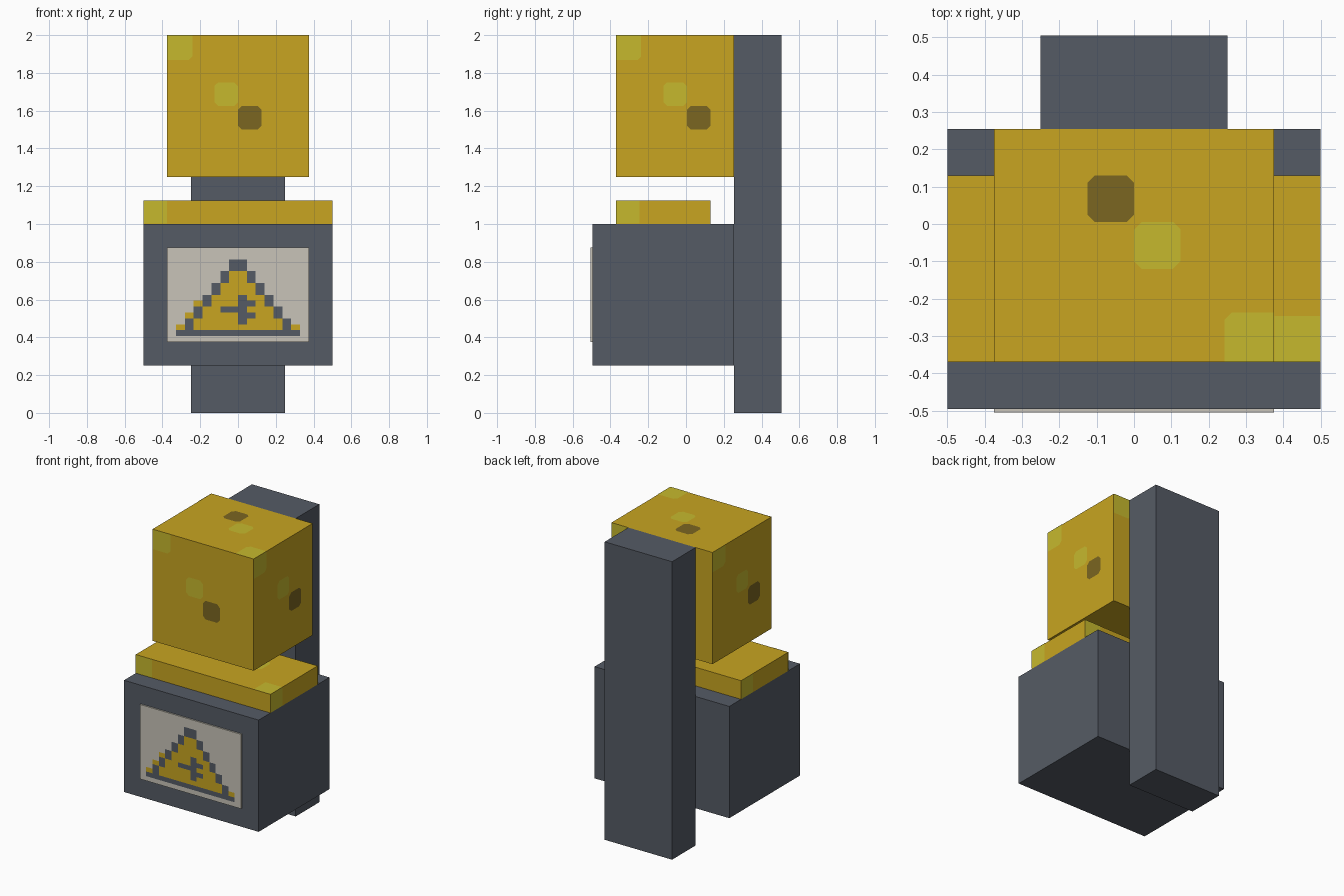
import bpy
import bmesh
from mathutils import Vector

default_cube = bpy.data.objects.get("Cube")
if default_cube:
    bpy.data.objects.remove(default_cube, do_unlink=True)


def material(name, rgb):
    mat = bpy.data.materials.new(name)
    mat.use_nodes = True
    mat.diffuse_color = (*rgb, 1)
    mat.node_tree.nodes["Principled BSDF"].inputs["Base Color"].default_value = (*rgb, 1)
    return mat


GREY = material("slate_grey", (0.091, 0.105, 0.13))
GOLD = material("gold", (0.578, 0.376, 0.015))
LIME = material("light_gold", (0.565, 0.485, 0.027))
BROWN = material("dark_gold", (0.198, 0.133, 0.015))
CREAM = material("cream", (0.578, 0.552, 0.479))


def add_object(name, bm, mats):
    mesh = bpy.data.meshes.new(name)
    bm.to_mesh(mesh)
    bm.free()
    for mat in mats:
        mesh.materials.append(mat)
    obj = bpy.data.objects.new(name, mesh)
    bpy.context.collection.objects.link(obj)
    return obj


def box(name, low, high, mat):
    low, high = Vector(low), Vector(high)
    bm = bmesh.new()
    bmesh.ops.create_cube(bm, size=1)
    bmesh.ops.scale(bm, vec=high - low, verts=bm.verts)
    bmesh.ops.translate(bm, vec=(low + high) / 2, verts=bm.verts)
    return add_object(name, bm, [mat])


def patch(bm, origin, u, v, start, size, cuts, index):
    """One flat spot with chosen corners cut off, just above the surface."""
    cut = 0.02
    pts = []
    for i, (a, b) in enumerate([(0, 0), (1, 0), (1, 1), (0, 1)]):
        p = (start + a * size, start + b * size)
        if i in cuts:
            sa, sb = (1 - 2 * a) * cut, (1 - 2 * b) * cut
            pair = [(p[0], p[1] + sb), (p[0] + sa, p[1])]
            pts += pair if i % 2 == 0 else pair[::-1]
        else:
            pts.append(p)
    normal = v.cross(u) * 0.002
    face = bm.faces.new([bm.verts.new(origin + u * s + v * t + normal) for s, t in pts[::-1]])
    face.material_index = index


def paint_spots(name, low, high):
    """Repeat the same spots on each upright side and on the top of a box."""
    (x0, y0, z0), (x1, y1, z1) = low, high
    X, Y, Z = Vector((1, 0, 0)), Vector((0, 1, 0)), Vector((0, 0, 1))
    sides = [((x0, y0, z1), X, -Z), ((x1, y0, z1), Y, -Z), ((x1, y1, z1), -X, -Z),
             ((x0, y1, z1), -Y, -Z), ((x1, y0, z1), -X, Y)]
    bm = bmesh.new()
    for origin, u, v in sides:
        origin = Vector(origin)
        tall = v == Y or z1 - z0 > 0.5
        if z1 - z0 > 0.5:
            patch(bm, origin, u, v, 0, 0.133, [2], 0)
        else:
            patch(bm, origin, u, v, 0, 0.123, [], 0)
        hidden = u == -X and v == -Z
        if tall and not hidden:
            patch(bm, origin, u, v, 0.25, 0.125, range(4), 0)
            patch(bm, origin, u, v, 0.375, 0.125, range(4), 1)
    add_object(name, bm, [LIME, BROWN])


# Post, housing, and the two gold blocks
box("back_post", (-0.25, 0.255, 0), (0.25, 0.505, 2), GREY)
box("lower_housing", (-0.5, -0.495, 0.25), (0.5, 0.255, 1), GREY)
for part, low, high in [("upper_block", (-0.375, -0.37, 1.25), (0.375, 0.255, 2)),
                        ("middle_slab", (-0.5, -0.37, 1), (0.5, 0.13, 1.125))]:
    box(part, low, high, GOLD)
    paint_spots(part + "_spots", low, high)


# Warning sign: a grid of cells coloured as a stepped triangle
def sign_colour(col, row):
    step = (row - 2) // 2
    left, right = 7 - step, 8 + step
    if row == 14:
        return 1 if 1 <= col <= 14 else 0
    if not 2 <= row <= 13:
        return 0
    if col in (left, right):
        return 1
    if left < col < right:
        stem = col == 8 and 8 <= row <= 12
        arm = row == 10 and 6 <= col <= 8
        prong = col == 9 and row in (9, 11)
        return 1 if stem or arm or prong else 2
    stray = (col, row) in [(3, 9), (2, 11), (1, 13), (14, 13)]
    return 2 if stray else 0


bm = bmesh.new()
bmesh.ops.create_grid(bm, x_segments=16, y_segments=16, size=0.5)
for face in bm.faces:
    c = face.calc_center_median()
    face.material_index = sign_colour(int((c.x + 0.5) * 16), int((0.5 - c.y) * 16))
for vert in bm.verts:
    vert.co = Vector((vert.co.x * 0.75, -0.505, 0.625 + vert.co.y * 0.5))
bm.normal_update()
sign = add_object("warning_sign", bm, [CREAM, GREY, GOLD])
solid = sign.modifiers.new("thickness", "SOLIDIFY")
solid.thickness = 0.0099
solid.offset = -1
